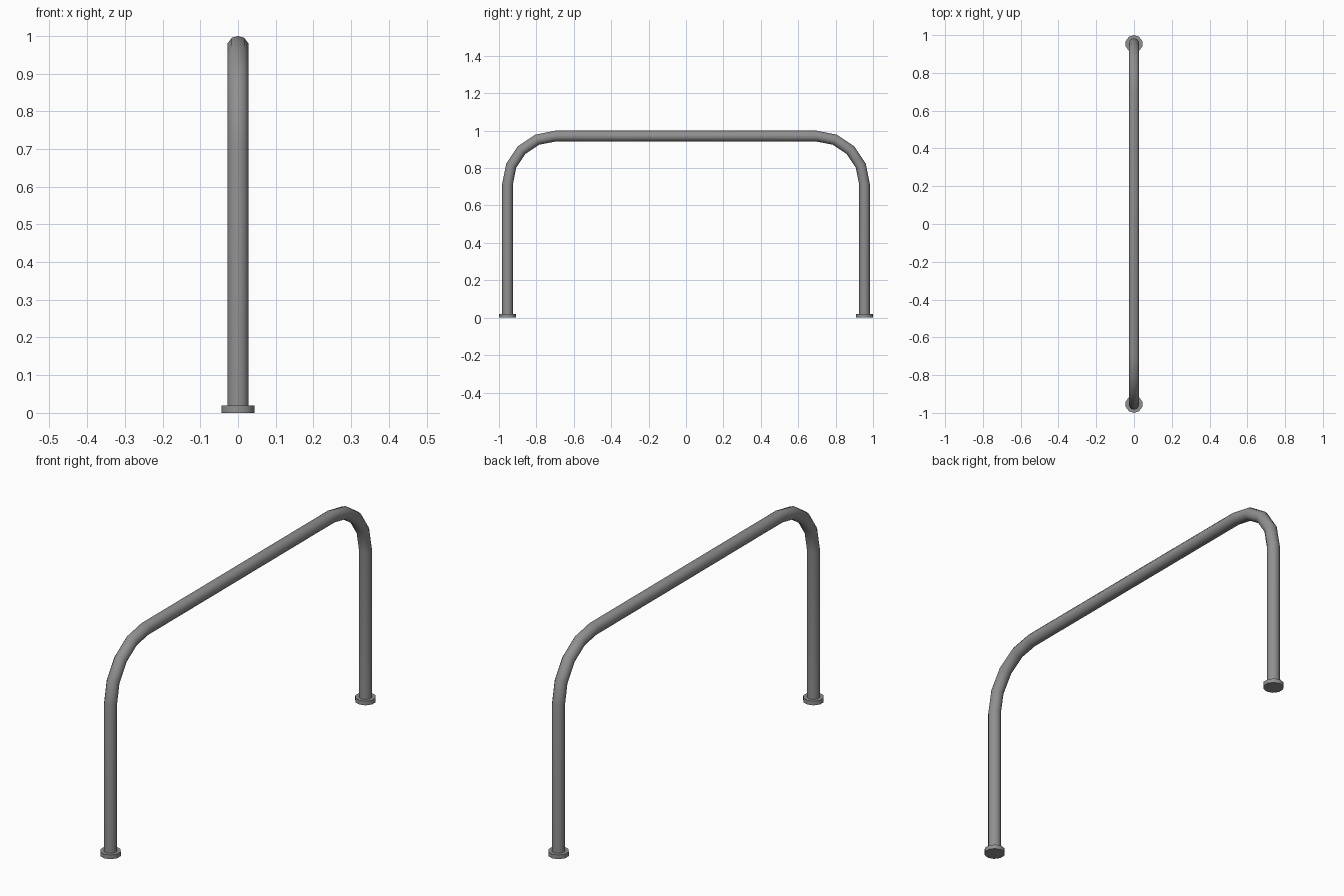
import bpy, bmesh
from math import sin, cos, pi, radians

if "Cube" in bpy.data.objects:
    bpy.data.objects.remove(bpy.data.objects["Cube"])

SIDES, R = 10, 0.029           # tube cross-section
LEG_Y, TOP_Z, BEND = 0.954, 0.971, 0.256
FOOT_R, FOOT_H = 0.046, 0.02

# Dark grey metal
metal = bpy.data.materials.new("dark_grey_metal")
metal.diffuse_color = (0.28, 0.28, 0.28, 1)
metal.use_nodes = True
metal.node_tree.nodes["Principled BSDF"].inputs["Base Color"].default_value = metal.diffuse_color


def finish(obj):
    obj.data.materials.append(metal)
    bpy.ops.object.select_all(action='DESELECT')
    bpy.context.view_layer.objects.active = obj
    obj.select_set(True)
    bpy.ops.object.shade_smooth_by_angle(angle=radians(50))


# Path of the rail: (y, z, tilt of ring) up one leg, over and down the other
half = [(LEG_Y, FOOT_H, 0.0)]
for i in range(5):
    a = i * pi / 8
    half.append((LEG_Y - BEND + BEND * cos(a), TOP_Z - BEND + BEND * sin(a), a))
path = half + [(-y, z, pi - a) for y, z, a in reversed(half)]

# Bent tube rail: ten-sided rings swept along the path
bm = bmesh.new()
rings = []
for y, z, a in path:
    ring = []
    for k in range(SIDES):
        t = 2 * pi * k / SIDES
        d = R * cos(t)
        ring.append(bm.verts.new((R * sin(t), y + d * cos(a), z + d * sin(a))))
    rings.append(ring)
for r0, r1 in zip(rings, rings[1:]):
    for k in range(SIDES):
        n = (k + 1) % SIDES
        bm.faces.new((r0[k], r0[n], r1[n], r1[k]))
bmesh.ops.recalc_face_normals(bm, faces=bm.faces)
mesh = bpy.data.meshes.new("tube_rail")
bm.to_mesh(mesh)
bm.free()
rail = bpy.data.objects.new("tube_rail", mesh)
bpy.context.collection.objects.link(rail)
finish(rail)

# Foot flanges
for name, s in (("front_foot", -1), ("back_foot", 1)):
    bpy.ops.mesh.primitive_cylinder_add(vertices=SIDES, radius=FOOT_R, depth=FOOT_H,
                                        location=(0, s * LEG_Y, FOOT_H / 2))
    foot = bpy.context.object
    foot.name = name
    finish(foot)
